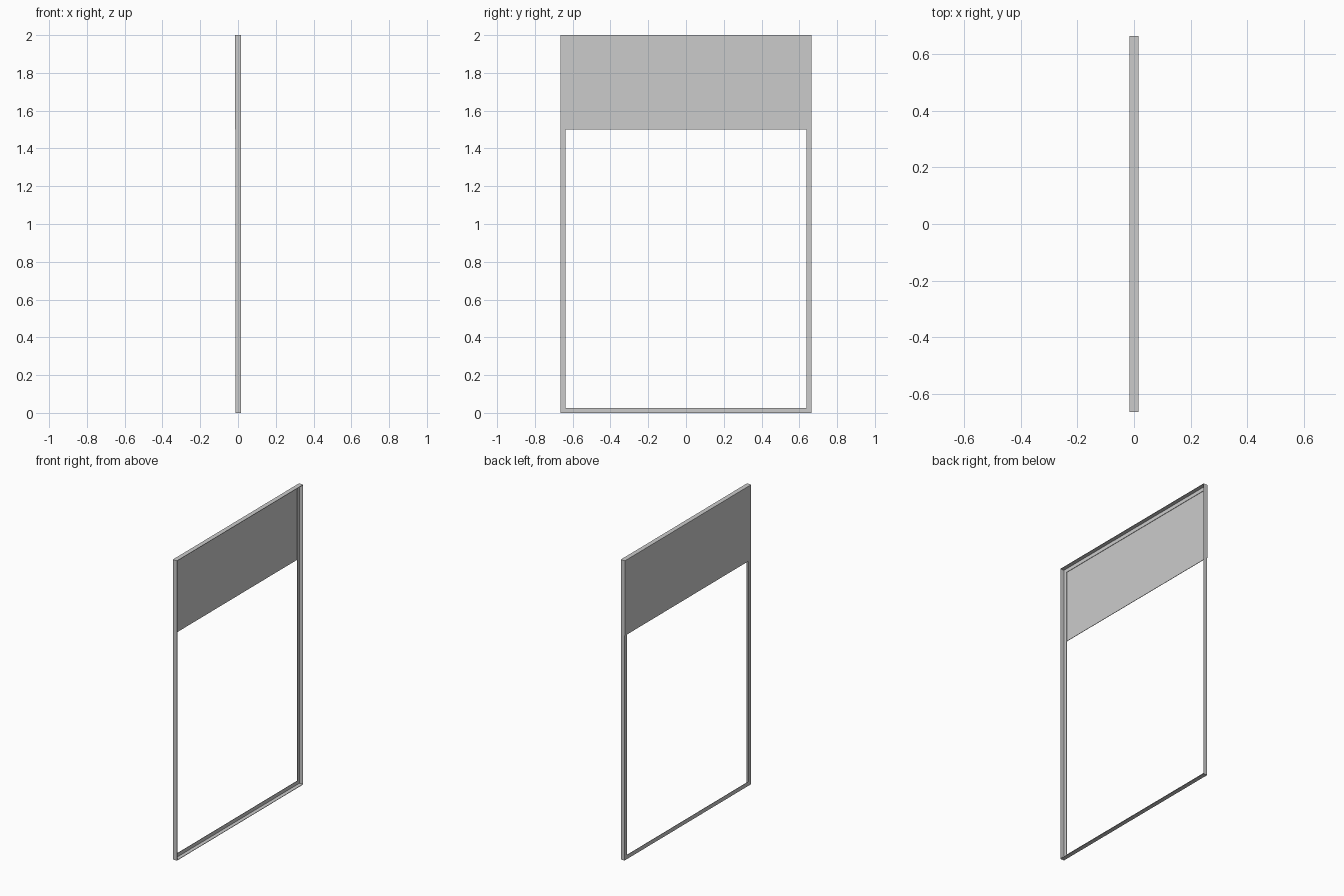
import bpy, bmesh

if "Cube" in bpy.data.objects:
    bpy.data.objects.remove(bpy.data.objects["Cube"])

W, H = 0.665, 2.0        # half width, height
LEG, T = 0.027, 0.003    # angle-bar leg and thickness
X0, X1 = -0.0125, 0.0155 # back and front of the frame
PANEL = 0.003            # panel thickness


def mesh_object(name, bm):
    bmesh.ops.recalc_face_normals(bm, faces=bm.faces)
    me = bpy.data.meshes.new(name)
    bm.to_mesh(me)
    bm.free()
    ob = bpy.data.objects.new(name, me)
    bpy.context.collection.objects.link(ob)
    return ob


# Angle-bar frame: L profile (inset from outer edge, x) swept round with mitred corners
profile = [(0, X0), (LEG, X0), (LEG, X0 + T), (T, X0 + T), (T, X1), (0, X1)]
bm = bmesh.new()
rings = []
for sy, top in [(-1, 0), (1, 0), (1, 1), (-1, 1)]:
    rings.append([bm.verts.new((x, sy * (W - d), H - d if top else d))
                  for d, x in profile])
n = len(profile)
for i in range(4):
    a, b = rings[i], rings[(i + 1) % 4]
    for j in range(n):
        k = (j + 1) % n
        bm.faces.new((a[j], a[k], b[k], b[j]))
mesh_object("angle_bar_frame", bm)

# Thin panel fixed to the back of the upper quarter
bm = bmesh.new()
bmesh.ops.create_cube(bm, size=1)
for v in bm.verts:
    v.co.x = X0 + (v.co.x - 0.5) * PANEL
    v.co.y *= 2 * W
    v.co.z = 1.75 + v.co.z * 0.5
mesh_object("upper_panel", bm)
